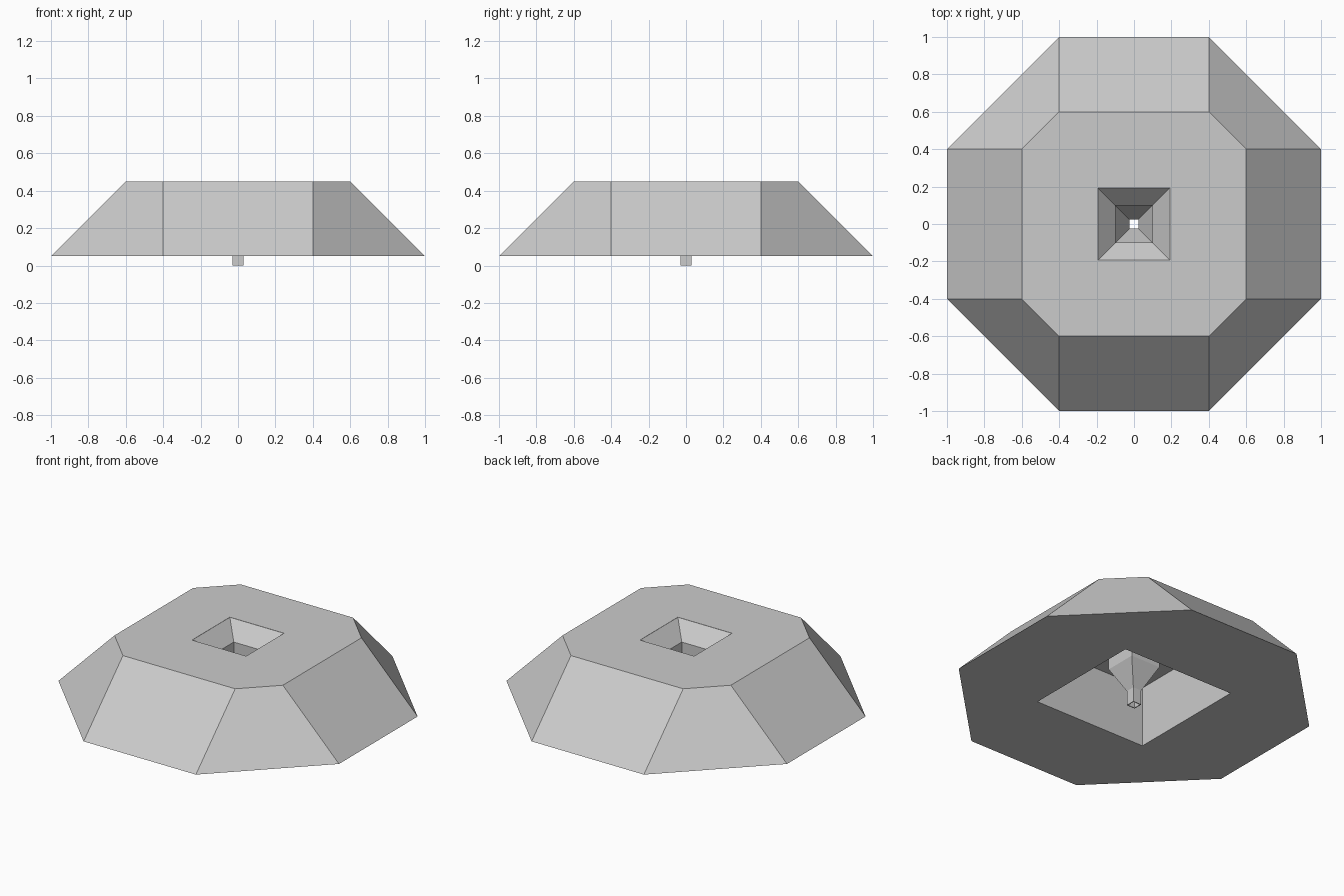
import bpy, bmesh

if "Cube" in bpy.data.objects:
    bpy.data.objects.remove(bpy.data.objects["Cube"])


def ring(bm, a, b, z):
    # eight-corner ring; a == b collapses to a square once doubles are merged
    pts = [(a, -b), (a, b), (b, a), (-b, a), (-a, b), (-a, -b), (-b, -a), (b, -a)]
    return [bm.verts.new((x, y, z)) for x, y in pts]


def closed_shell(name, profile):
    # sweep a closed profile of (half width, corner half width, height) rings
    bm = bmesh.new()
    rings = [ring(bm, *p) for p in profile]
    for lo, hi in zip(rings, rings[1:] + rings[:1]):
        for i in range(8):
            j = (i + 1) % 8
            bm.faces.new((lo[i], lo[j], hi[j], hi[i]))
    bmesh.ops.remove_doubles(bm, verts=bm.verts, dist=1e-5)
    bmesh.ops.recalc_face_normals(bm, faces=bm.faces)
    mesh = bpy.data.meshes.new(name)
    bm.to_mesh(mesh)
    bm.free()
    obj = bpy.data.objects.new(name, mesh)
    bpy.context.collection.objects.link(obj)
    return obj


def sq(r, z):
    return (r, r, z)


# octagonal body with a square cavity underneath and a square opening on top
closed_shell("octagonal_body", [
    (1.0, 0.4, 0.05), (0.6, 0.4, 0.45),
    sq(0.193, 0.45), sq(0.193, 0.44),
    sq(0.4, 0.44), sq(0.4, 0.05),
])

# thin square funnel hanging inside the cavity, open through the spout
closed_shell("funnel", [
    sq(0.193, 0.449), sq(0.1, 0.35), sq(0.1, 0.25), sq(0.025, 0.1), sq(0.025, 0.0),
    sq(0.03, 0.0), sq(0.03, 0.095), sq(0.105, 0.247), sq(0.105, 0.35), sq(0.195, 0.441),
])
